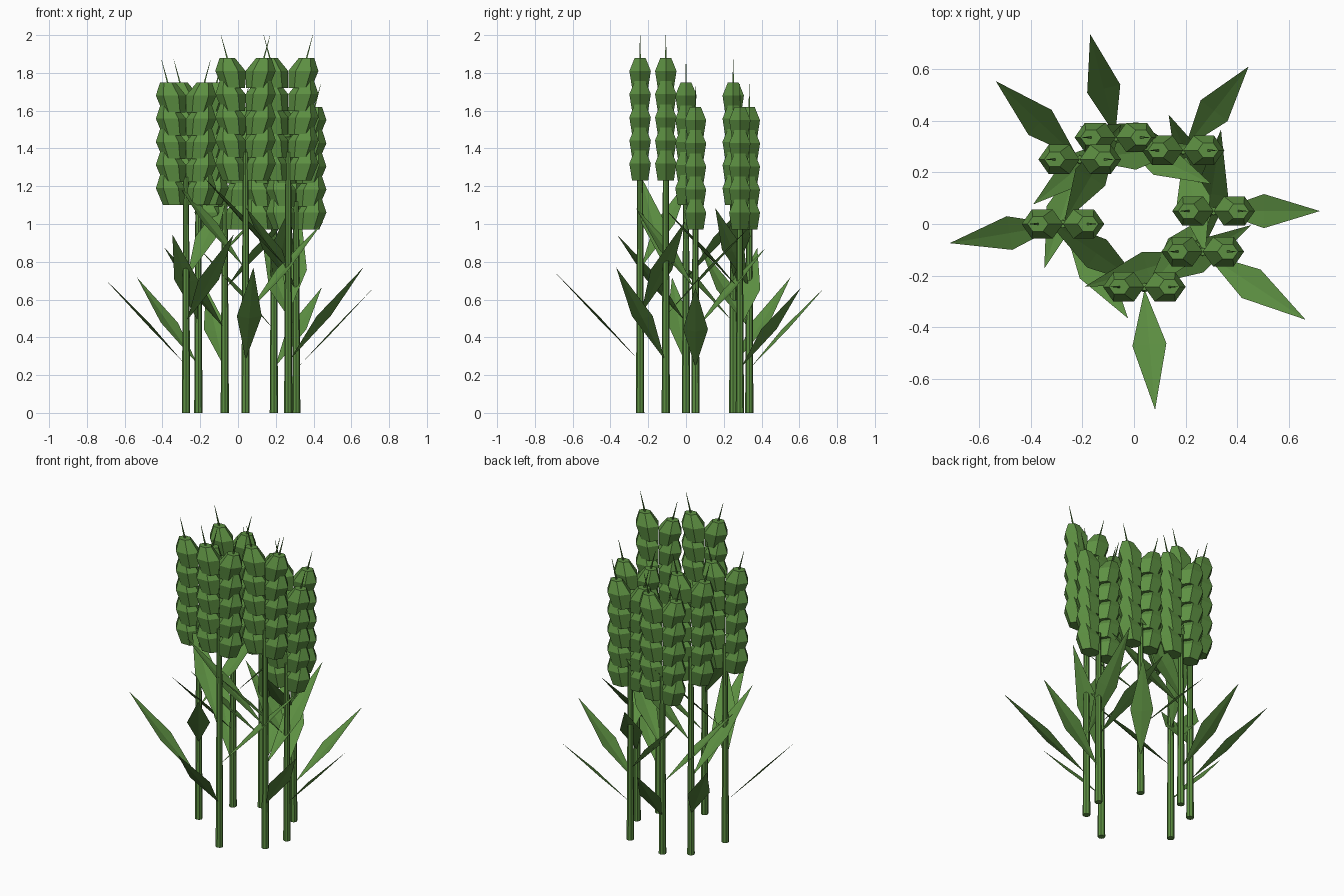
import bpy, bmesh
from math import cos, sin, pi, radians
from mathutils import Vector

if "Cube" in bpy.data.objects:
    bpy.data.objects.remove(bpy.data.objects["Cube"])

green = bpy.data.materials.new("plant_green")
green.diffuse_color = (0.11, 0.28, 0.055, 1)
green.use_nodes = True
green.node_tree.nodes["Principled BSDF"].inputs["Base Color"].default_value = green.diffuse_color


def finish(bm, name):
    bmesh.ops.recalc_face_normals(bm, faces=bm.faces)
    mesh = bpy.data.meshes.new(name)
    bm.to_mesh(mesh)
    bm.free()
    mesh.materials.append(green)
    bpy.context.collection.objects.link(bpy.data.objects.new(name, mesh))


def loft(bm, rings, sides, turn=0.0):
    """Closed solid through elliptical rings (x, y, z, radius_x, radius_y)."""
    loops = []
    for x, y, z, rx, ry in rings:
        angles = [turn + 2 * pi * k / sides for k in range(sides)]
        loops.append([bm.verts.new((x + rx * cos(a), y + ry * sin(a), z)) for a in angles])
    for low, high in zip(loops, loops[1:]):
        for k in range(sides):
            n = (k + 1) % sides
            bm.faces.new((low[k], low[n], high[n], high[k]))
    bm.faces.new(loops[0][::-1])
    bm.faces.new(loops[-1])


def stalk(name, x, y, h):
    bm = bmesh.new()
    loft(bm, [(x, y, 0, 0.022, 0.022), (x, y, h - 0.5, 0.015, 0.015)], 8)
    finish(bm, name)


# ear: five stacked six-sided grains leaning outward, topped by a thin awn
def ear(name, x, y, h, side):
    bm = bmesh.new()
    profile = [(0.0, 0.062, 0.75), (0.09, 0.08, 1.0), (0.16, 0.097, 0.5)]
    for i in range(5):
        z0 = h - 0.65 + 0.1225 * i
        loft(bm, [(x + side * off, y, z0 + z, 0.08 * s, 0.0655 * s)
                  for z, off, s in profile], 6)
    loft(bm, [(x + side * 0.095, y, h - 0.01, 0.006, 0.006),
              (x + side * 0.13, y, h + 0.12, 0.001, 0.001)], 4, pi / 4)
    finish(bm, name)


# leaf: creased diamond blade rising away from the stalk
def leaf(name, x, y, h, angle, base):
    bm = bmesh.new()
    out = Vector((cos(angle), sin(angle), 0))
    across = Vector((-sin(angle), cos(angle), 0))
    length, rise = 0.254 * h, 0.26 * h

    def point(f, w=0.0, dz=0.0):
        return bm.verts.new(Vector((x, y, base * h + rise * f + dz))
                            + out * (0.01 + (length - 0.01) * f) + across * w)

    root, tip = point(0), point(1)
    mid = point(0.46, 0, -0.006)
    left, right = point(0.46, 0.066, 0.006), point(0.46, -0.066, 0.006)
    for tri in ((root, mid, left), (root, right, mid), (mid, tip, left), (mid, right, tip)):
        bm.faces.new(tri)
    finish(bm, name)


# plants: x, y, ear-top height, direction of the lowest leaf in degrees
plants = [(-0.275, 0.0, 1.75, 189.6), (-0.21, 0.25, 1.75, 137), (-0.07, 0.335, 1.62, 104),
          (0.19, 0.285, 1.62, 52), (0.308, 0.05, 1.62, 0), (0.266, -0.107, 1.88, -33.5),
          (0.04, -0.243, 1.88, -85)]
for i, (x, y, h, deg) in enumerate(plants, 1):
    stalk(f"stalk_{i}", x, y, h)
    ear(f"ear_left_{i}", x, y, h, -1)
    ear(f"ear_right_{i}", x, y, h, 1)
    for j in range(3):
        leaf(f"leaf_{i}_{j + 1}", x, y, h, radians(deg + 115 * j), 0.15 + 0.13 * j)
